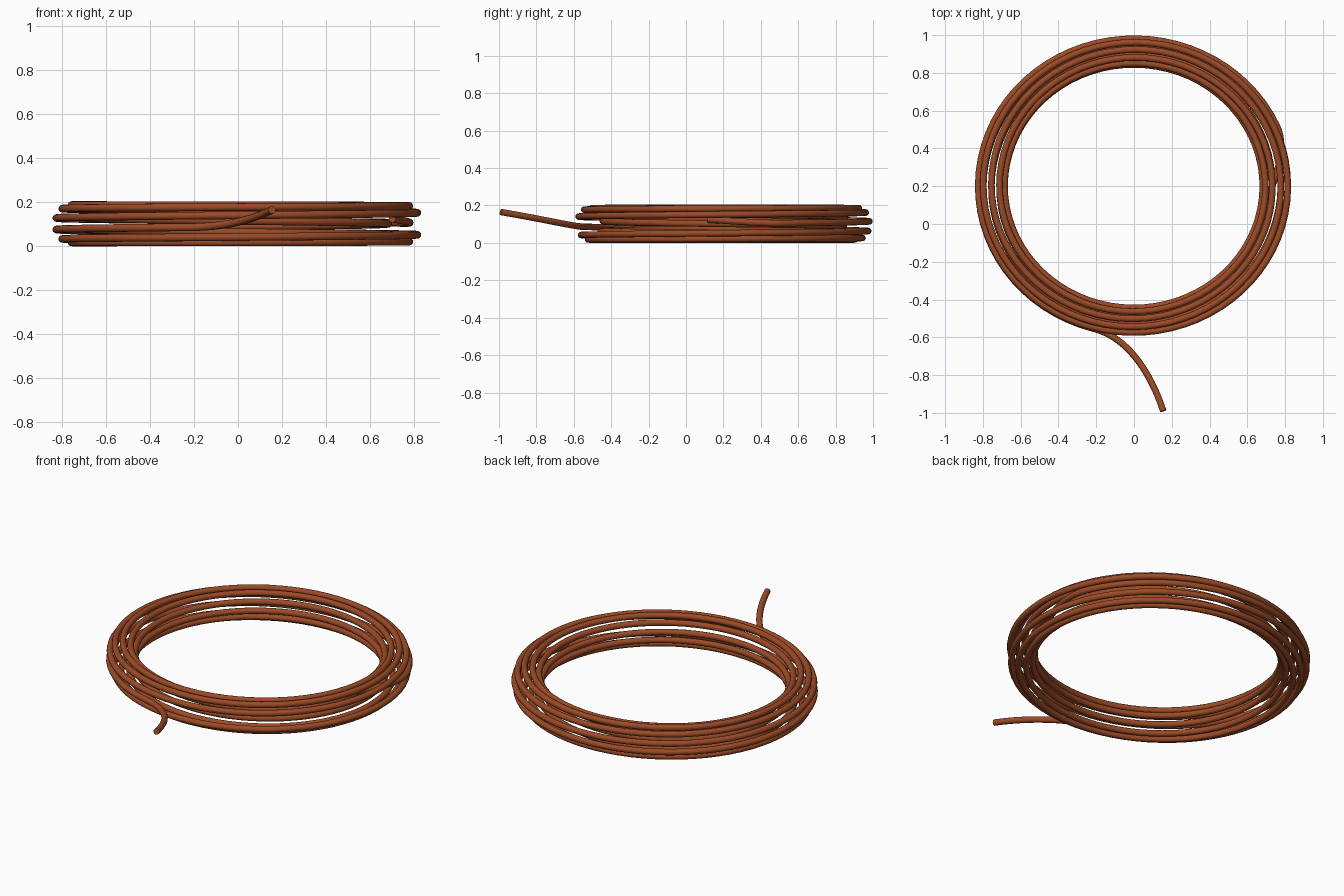
import bpy
import math
from mathutils import Vector

if "Cube" in bpy.data.objects:
    bpy.data.objects.remove(bpy.data.objects["Cube"])

WIRE = 0.0175           # wire radius
CENTRE_Y = 0.2
STEPS = 72              # path points per turn
START, END = math.radians(24), math.radians(9 * 360 + 255)


def coil_point(t):
    """Wire winding slowly round an oval ring: 36 degrees of roll per turn."""
    roll = t / 10
    r = 0.755 + 0.073 * math.cos(roll)
    return Vector((r * math.cos(t),
                   CENTRE_Y + 0.944 * r * math.sin(t),
                   0.102 + 0.085 * math.sin(roll)))


def coil_direction(t):
    return (coil_point(t + 0.01) - coil_point(t - 0.01)).normalized()


def blend(p0, d0, p1, d1, n):
    """Smooth cubic from p0 to p1 with the given end tangents."""
    pts = []
    for i in range(n + 1):
        s = i / n
        pts.append((2 * s**3 - 3 * s**2 + 1) * p0 + (s**3 - 2 * s**2 + s) * d0
                   + (3 * s**2 - 2 * s**3) * p1 + (s**3 - s**2) * d1)
    return pts


# Inner lead-in, windings and loose tail form one path
lead = blend(Vector((0.70, 0.12, 0.125)), Vector((0.13, 0.33, -0.02)),
             coil_point(START), coil_direction(START) * 0.42, 16)
count = int((END - START) / (2 * math.pi) * STEPS)
turns = [coil_point(START + (END - START) * i / count) for i in range(count + 1)]
tail = blend(coil_point(END), coil_direction(END) * 0.57,
             Vector((0.155, -0.99, 0.165)), Vector((0.2, -0.6, 0.1)), 24)
path = lead[:-1] + turns + tail[1:]

# Sweep a round section along the path
curve = bpy.data.curves.new("wire_coil", 'CURVE')
curve.dimensions = '3D'
curve.bevel_depth = WIRE
curve.bevel_resolution = 4
curve.use_fill_caps = True
spline = curve.splines.new('POLY')
spline.points.add(len(path) - 1)
for p, co in zip(spline.points, path):
    p.co = (*co, 1)

copper = bpy.data.materials.new("copper_brown")
copper.diffuse_color = (0.33, 0.07, 0.02, 1)
copper.use_nodes = True
copper.node_tree.nodes["Principled BSDF"].inputs["Base Color"].default_value = copper.diffuse_color
curve.materials.append(copper)

coil = bpy.data.objects.new("wire_coil", curve)
bpy.context.collection.objects.link(coil)
bpy.context.view_layer.objects.active = coil
coil.select_set(True)
bpy.ops.object.convert(target='MESH')
bpy.ops.object.shade_smooth_by_angle(angle=math.radians(50))
